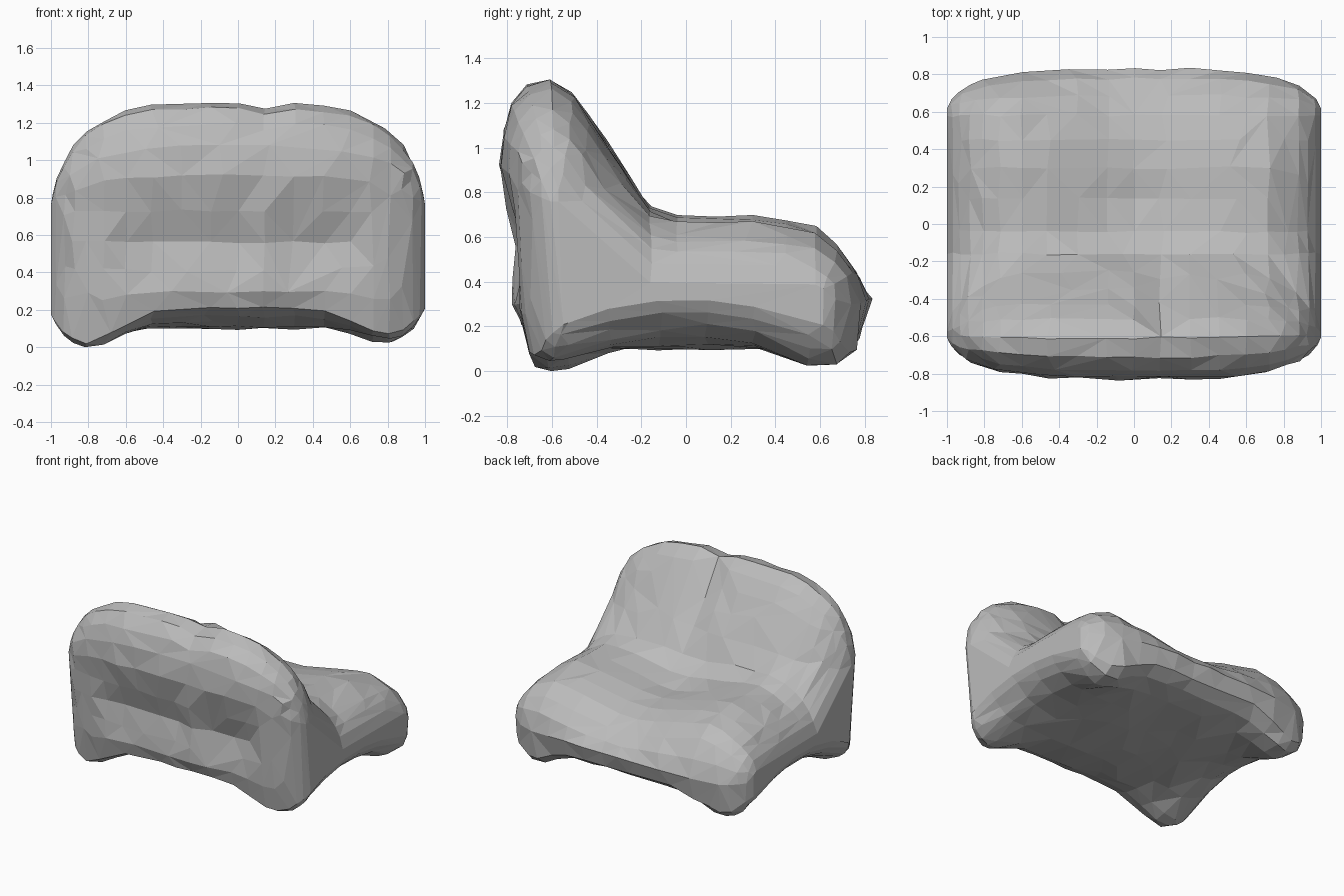
import bpy, bmesh, math, random
from mathutils import Vector

random.seed(4)
if "Cube" in bpy.data.objects:
    bpy.data.objects.remove(bpy.data.objects["Cube"], do_unlink=True)

# Worn grey cushion fabric
mat = bpy.data.materials.new("grey_fabric")
mat.use_nodes = True
GREY = (0.5, 0.5, 0.5, 1)
mat.diffuse_color = GREY
mat.node_tree.nodes["Principled BSDF"].inputs["Base Color"].default_value = GREY

# L-shaped side profile (y, z): front panel, top roll, inner slope, seat, underside
PROFILE = [(-.73, .23), (-.78, .32), (-.8, .43), (-.8, .58), (-.81, .75),
           (-.83, .94), (-.82, 1.1), (-.78, 1.22), (-.71, 1.3), (-.61, 1.33),
           (-.49, 1.27), (-.41, 1.16), (-.32, 1.02), (-.23, .88), (-.16, .79),
           (-.04, .75), (.14, .75), (.3, .75), (.45, .73), (.58, .69), (.69, .6),
           (.78, .48), (.83, .34), (.79, .23), (.7, .17), (.55, .14), (.3, .125),
           (.1, .12), (-.12, .12), (-.34, .13), (-.52, .16), (-.64, .19)]
# Core line that the section shrinks toward at the sides
CORE = [Vector((-.58, .73)), Vector((-.53, .37)), Vector((.6, .37))]


def bump(v, centre, width):
    return math.exp(-((v - centre) / width) ** 2)


def core_point(p):
    best = None
    for a, b in zip(CORE, CORE[1:]):
        t = max(0, min(1, (p - a).dot(b - a) / (b - a).length_squared))
        q = a.lerp(b, t)
        if best is None or (q - p).length < (best - p).length:
            best = q
    return best


def section_point(x, y, z):
    fullness = max(.1, max(0, 1 - abs(x) ** 3.6) ** .5)
    p = Vector((y, z))
    q = core_point(p).lerp(p, fullness)
    seam = bump(x, .14, .09)
    middle = max(0, 1 - (x / .75) ** 2)
    if y > -.2 and z > .4:                       # seat dished toward its middle
        valley = max(0, 1 - abs(x - .06) / .65) ** .8
        q.y -= .17 * valley * min(1, (y + .35) / .4) * min(1, (z - .3) / .35)
    if y > -.6 and z > .8:                       # crease down the inner back
        q.x -= .05 * seam + .02 * middle
    if z > 1.15:                                 # notch in the top roll
        q.y -= .04 * seam
    if y < -.76:                                 # hollow pads beside the front seam
        q.x += .08 * min(1, 2 * middle) * (1 - .6 * seam) * bump(z, .55, .2)
    if z < .36:                                  # drooping corner feet
        drop = .23 if x < 0 and y < 0 else .18
        drop *= min(1, (.36 - z) / .12)
        q.y -= drop * bump(abs(x), .84, .26) * bump(abs(y), .68, .33)
    return Vector((x, q.x, q.y))


# Loft the section from side to side
half = [.14, .3, .46, .6, .72, .81, .88, .93, .97, .99, 1]
stations = [-s for s in reversed(half)] + [0] + half
bm = bmesh.new()
rings = []
for x in stations:
    ring = []
    for y, z in PROFILE:
        co = section_point(x, y, z)
        if abs(x) < .95:
            co += Vector([random.uniform(-.008, .008) for _ in range(3)])
        ring.append(bm.verts.new(co))
    rings.append(ring)
count = len(PROFILE)
for a, b in zip(rings, rings[1:]):
    for i in range(count):
        j = (i + 1) % count
        bm.faces.new((a[i], a[j], b[j], b[i]))
for end in (rings[0], rings[-1]):
    bm.faces.new(end)
bmesh.ops.triangulate(bm, faces=bm.faces[:])
bmesh.ops.recalc_face_normals(bm, faces=bm.faces[:])

# Centre it and stand it on the floor
lo = Vector([min(v.co[i] for v in bm.verts) for i in range(3)])
hi = Vector([max(v.co[i] for v in bm.verts) for i in range(3)])
base = Vector(((lo.x + hi.x) / 2, (lo.y + hi.y) / 2, lo.z))
for v in bm.verts:
    v.co -= base

mesh = bpy.data.meshes.new("chair_cushion")
bm.to_mesh(mesh)
bm.free()
mesh.materials.append(mat)
cushion = bpy.data.objects.new("chair_cushion", mesh)
bpy.context.collection.objects.link(cushion)

# Reduce to irregular low-poly facets
mod = cushion.modifiers.new("facets", "DECIMATE")
mod.ratio = .65
